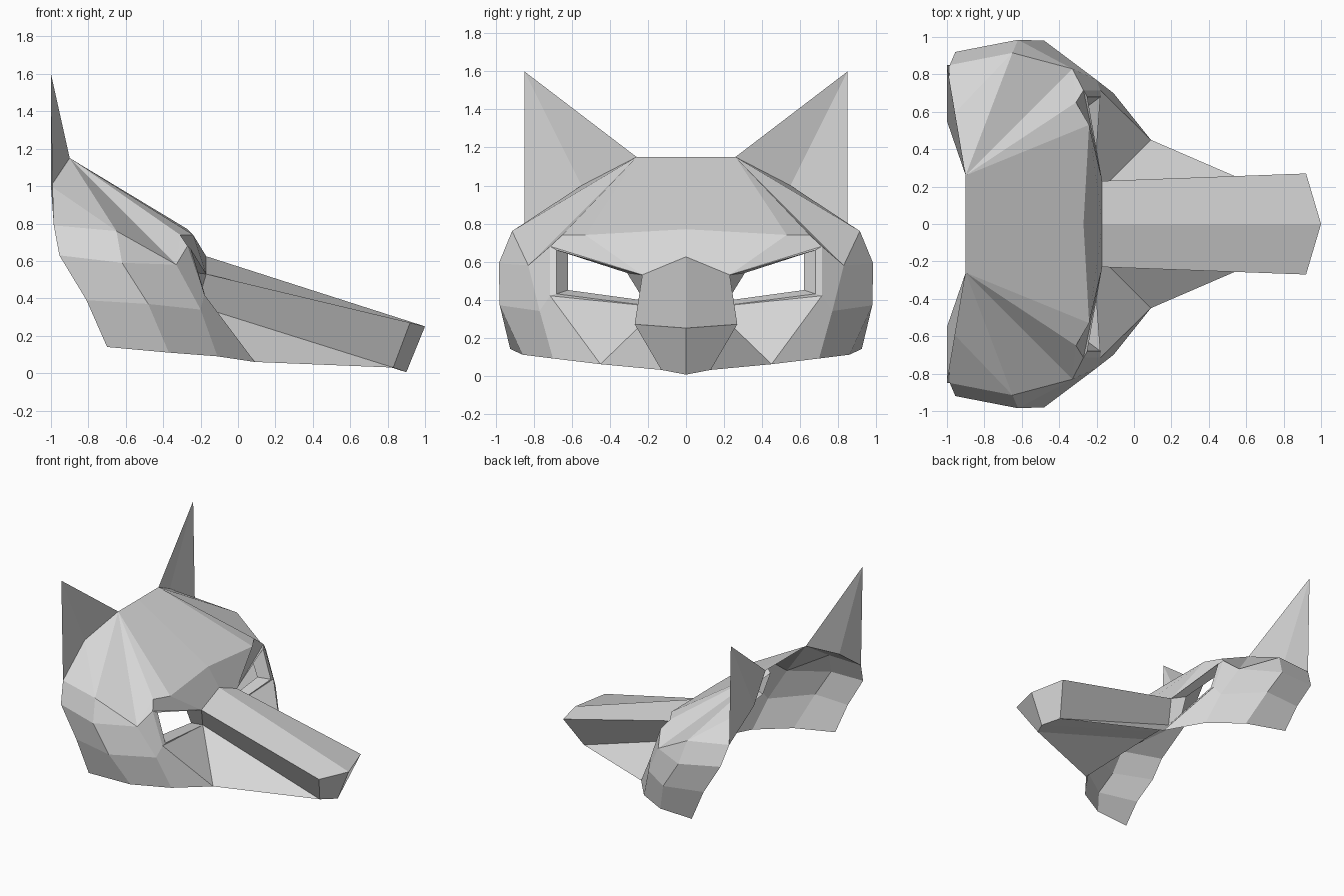
import bpy, bmesh
from mathutils import Vector

if "Cube" in bpy.data.objects:
    bpy.data.objects.remove(bpy.data.objects["Cube"])

fur = bpy.data.materials.new("light grey")
fur.diffuse_color = (0.68, 0.68, 0.68, 1)
fur.use_nodes = True
fur.node_tree.nodes["Principled BSDF"].inputs["Base Color"].default_value = fur.diffuse_color

# Landmarks on the +y half of the mask
P = dict(
    # crown, brow and bridge
    crown_mid=(-.90, 0, 1.15), crown=(-.90, .26, 1.15),
    brow_mid=(-.27, 0, .77), brow=(-.24, .53, .74),
    bridge_mid=(-.17, 0, .625), bridge=(-.17, .23, .53),
    # rear rim, top to bottom
    ear_mid=(-1, .55, 1.0), ear_out=(-.985, .85, .79), r1=(-.955, .92, .63),
    r2=(-.81, .93, .39), r3=(-.70, .925, .14),
    # middle column of the side
    m0=(-.65, .915, .76), m1=(-.62, .985, .59), m2=(-.48, .98, .37), m3=(-.37, .86, .11),
    # front column of the side
    f1=(-.33, .83, .58), f2=(-.20, .77, .34), f3=(-.11, .70, .09), cheek=(.09, .45, .06),
    # eye opening
    e_top=(-.31, .65, .74), e_up=(-.27, .715, .68), e_low=(-.18, .715, .42),
    s_low=(-.22, .14, .36), s_low_mid=(-.22, 0, .36),
    i_up=(-.25, .68, .66), i_low=(-.18, .68, .43),
    h_up=(-.33, .62, .64), h_low=(-.26, .62, .45), h_in=(-.27, .22, .395), h_brow=(-.25, .31, .54),
    # muzzle end
    tip=(1, 0, .25), n_top=(.92, .27, .27), n_low=(.83, .13, .03), chin=(.90, 0, .005),
    ear_tip=(-1, .85, 1.6),
)


def part(name, faces, ref, outward=True):
    """Build polygons from landmarks, face them from ref, and mirror them."""
    bm = bmesh.new()
    verts = {}
    ref = Vector(ref)
    for names in faces:
        names = names.split()
        pts = [Vector(P[n]) for n in names]
        normal = Vector()
        for a, b in zip(pts, pts[1:] + pts[:1]):
            normal += a.cross(b)
        centre = sum(pts, Vector()) / len(pts)
        if (normal.dot(centre - ref) > 0) != outward:
            names.reverse()
        for n in names:
            if n not in verts:
                verts[n] = bm.verts.new(P[n])
        bm.faces.new([verts[n] for n in names])
    mesh = bpy.data.meshes.new(name)
    bm.to_mesh(mesh)
    bm.free()
    mesh.materials.append(fur)
    obj = bpy.data.objects.new(name, mesh)
    bpy.context.collection.objects.link(obj)
    mirror = obj.modifiers.new("mirror", 'MIRROR')
    mirror.use_axis = (False, True, False)
    return obj


# Forehead, temples and cheeks
part("face_shell", [
    "crown_mid crown brow brow_mid",
    "brow_mid brow bridge bridge_mid",
    "brow e_top e_up bridge",
    "crown f1 e_top", "crown e_top brow",
    "crown m0 f1", "m0 m1 f1",
    "crown ear_mid m0", "ear_mid ear_out m0",
    "ear_out r1 m1 m0", "r1 r2 m2 m1", "r2 r3 m3 m2",
    "m1 m2 f2 f1", "m2 m3 f3 f2",
    "f1 e_up e_top", "f1 f2 e_low e_up",
    "f2 f3 cheek e_low",
    "e_low cheek s_low",
], (-.75, 0, .4))

# Muzzle
part("snout", [
    "bridge_mid bridge n_top tip",
    "bridge s_low n_low n_top",
    "tip n_top n_low chin",
    "s_low_mid s_low n_low chin",
], (.3, 0, .25))

# Webs joining the cheeks to the muzzle
part("cheek_web", ["s_low n_low cheek"], (.2, .2, -.5))

# Recessed rims around the eye openings
part("eye_rim", [
    "e_up e_low i_low i_up",
    "e_low s_low i_low", "bridge e_up i_up",
    "i_up i_low h_low h_up",
    "i_low s_low h_in h_low",
    "s_low bridge h_brow h_in",
    "bridge i_up h_up h_brow",
], (-.15, .47, .51), outward=False)

# Ears, each a folded pair of triangles
part("ears", ["crown ear_mid ear_tip", "ear_mid ear_out ear_tip"], (-2, .5, 1))
